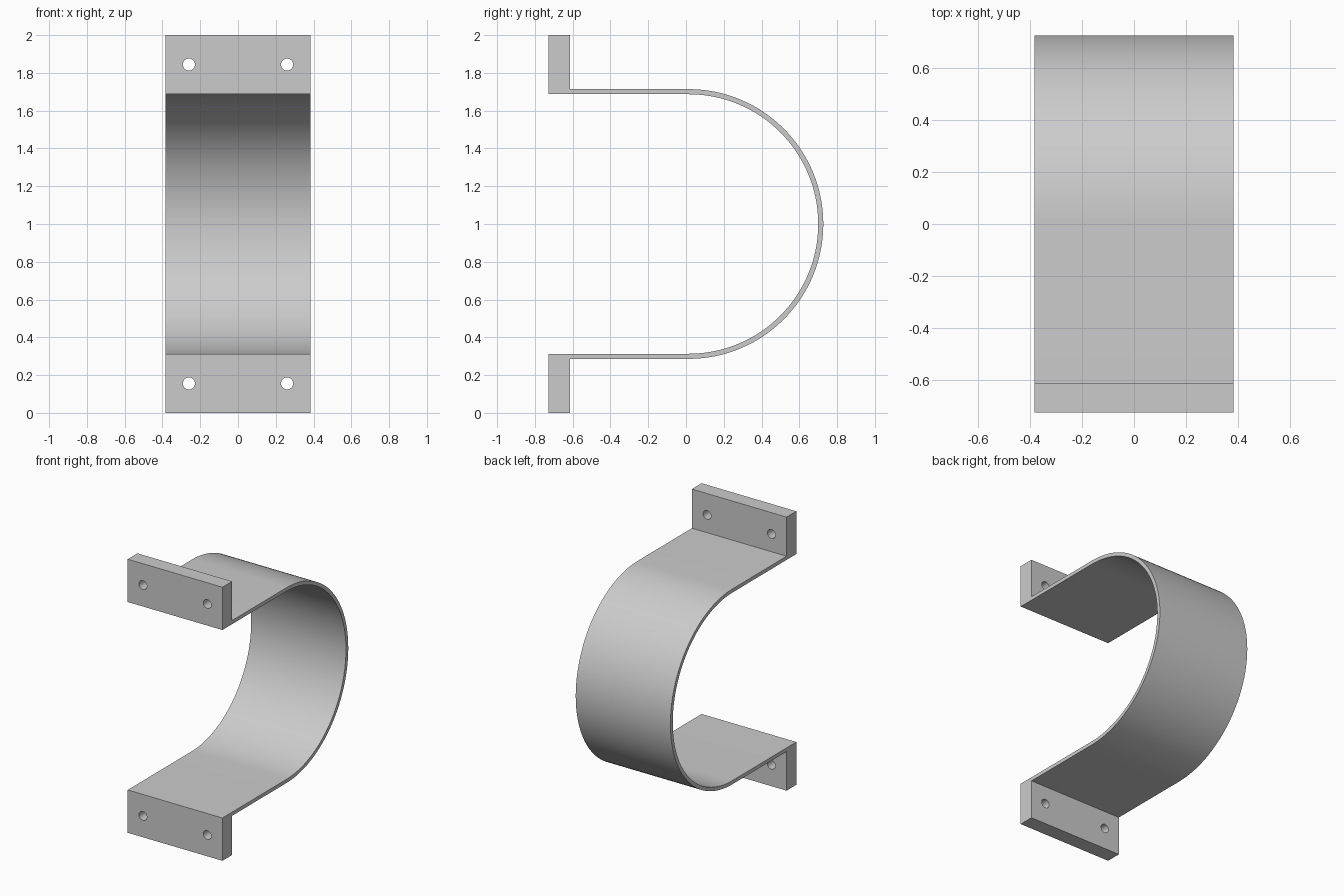
import bpy
import bmesh
from math import sin, cos, pi, radians

cube = bpy.data.objects.get("Cube")
if cube:
    bpy.data.objects.remove(cube, do_unlink=True)

HALF_W = 0.383            # half width of strap and flanges
FRONT, JOINT = -0.727, -0.615
R_OUT, R_IN = 0.714, 0.687
BEND_Y = 0.727 - R_OUT    # centre of the half-round bend
MID_Z = 1.0

metal = bpy.data.materials.new("grey metal")
metal.use_nodes = True
GREY = (0.6, 0.6, 0.6, 1)
metal.diffuse_color = GREY
metal.node_tree.nodes["Principled BSDF"].inputs["Base Color"].default_value = GREY


def finish(bm, name):
    bmesh.ops.recalc_face_normals(bm, faces=bm.faces)
    mesh = bpy.data.meshes.new(name)
    bm.to_mesh(mesh)
    bm.free()
    mesh.materials.append(metal)
    obj = bpy.data.objects.new(name, mesh)
    bpy.context.collection.objects.link(obj)
    return obj


def extrude_profile(name, profile):
    """Sweep a closed (y, z) outline across the full width."""
    bm = bmesh.new()
    face = bm.faces.new([bm.verts.new((-HALF_W, y, z)) for y, z in profile])
    new = bmesh.ops.extrude_face_region(bm, geom=[face])["geom"]
    verts = [v for v in new if isinstance(v, bmesh.types.BMVert)]
    bmesh.ops.translate(bm, verts=verts, vec=(2 * HALF_W, 0, 0))
    return finish(bm, name)


def cylinder_cutter(x, z, radius):
    """Cylinder along y for a screw hole."""
    ring = [(x + radius * cos(2 * pi * i / 32), z + radius * sin(2 * pi * i / 32))
            for i in range(32)]
    bm = bmesh.new()
    face = bm.faces.new([bm.verts.new((px, FRONT - 0.1, pz)) for px, pz in ring])
    new = bmesh.ops.extrude_face_region(bm, geom=[face])["geom"]
    verts = [v for v in new if isinstance(v, bmesh.types.BMVert)]
    bmesh.ops.translate(bm, verts=verts, vec=(0, 0.3, 0))
    cutter = finish(bm, "hole_cutter")
    cutter.hide_render = True
    return cutter


def smooth(obj):
    bpy.ops.object.select_all(action='DESELECT')
    obj.select_set(True)
    bpy.context.view_layer.objects.active = obj
    bpy.ops.object.shade_smooth_by_angle(angle=radians(30))


def arm_and_arc(radius, steps=64):
    """Straight arm, half circle, straight arm, from bottom to top."""
    arc = [(BEND_Y + radius * cos(a), MID_Z + radius * sin(a))
           for a in (-pi / 2 + pi * i / steps for i in range(steps + 1))]
    return [(JOINT, MID_Z - radius)] + arc + [(JOINT, MID_Z + radius)]


# U-shaped strap
strap = extrude_profile("strap", arm_and_arc(R_OUT) + arm_and_arc(R_IN)[::-1])
smooth(strap)

# Mounting flanges with two screw holes each
for name, side in (("lower_flange", -1), ("upper_flange", 1)):
    inner, outer = MID_Z + side * R_IN, MID_Z + side
    flange = extrude_profile(name, [(FRONT, inner), (JOINT, inner),
                                    (JOINT, outer), (FRONT, outer)])
    cutters = [cylinder_cutter(x, MID_Z + side * 0.844, 0.032) for x in (-0.26, 0.26)]
    for cutter in cutters:
        cut = flange.modifiers.new("screw_hole", 'BOOLEAN')
        cut.operation = 'DIFFERENCE'
        cut.solver = 'EXACT'
        cut.object = cutter
    bpy.ops.object.select_all(action='DESELECT')
    flange.select_set(True)
    bpy.context.view_layer.objects.active = flange
    for modifier in list(flange.modifiers):
        bpy.ops.object.modifier_apply(modifier=modifier.name)
    for cutter in cutters:
        bpy.data.objects.remove(cutter, do_unlink=True)
    smooth(flange)
